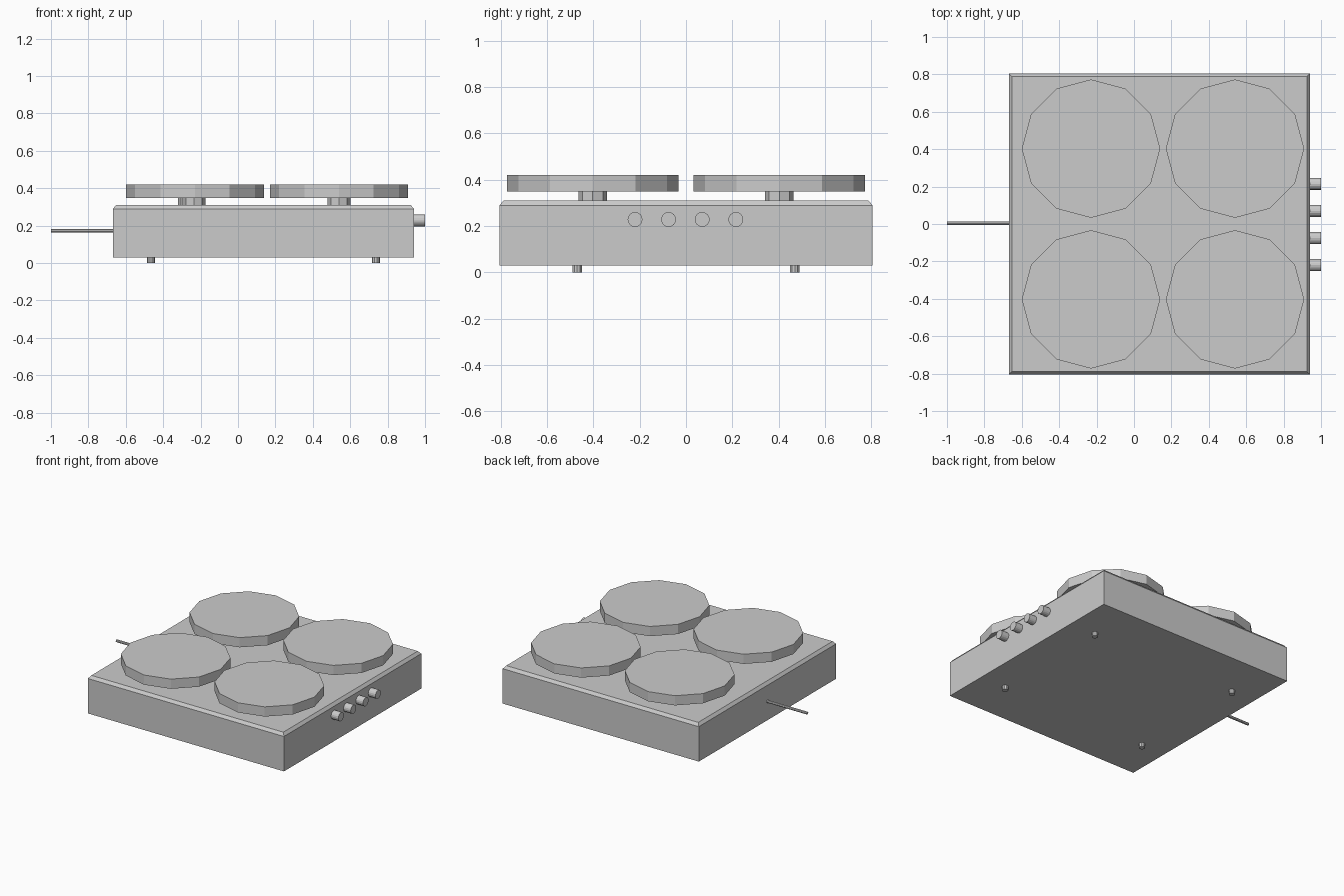
import bpy, bmesh
from math import pi

if "Cube" in bpy.data.objects:
    bpy.data.objects.remove(bpy.data.objects["Cube"])


def cylinder(name, center, radius, depth, sides, axis='Z'):
    # Cylinder whose vertices line up with the axes
    rot = (0, pi / 2, 0) if axis == 'X' else (0, 0, pi / 2)
    bpy.ops.mesh.primitive_cylinder_add(vertices=sides, radius=radius, depth=depth,
                                        location=center, rotation=rot)
    bpy.context.object.name = name
    return bpy.context.object


# Body: box with a chamfered top rim
bpy.ops.mesh.primitive_cube_add(size=1, location=(0.136, 0, 0.17))
body = bpy.context.object
body.name = "body"
body.scale = (1.61, 1.61, 0.28)
bpy.ops.object.transform_apply(location=False, rotation=False, scale=True)
bm = bmesh.new()
bm.from_mesh(body.data)
bm.faces.ensure_lookup_table()
top = max(bm.faces, key=lambda f: f.calc_center_median().z)
for v in top.verts:
    v.co.z -= 0.021
bmesh.ops.inset_region(bm, faces=[top], thickness=0.024, depth=0)
for v in top.verts:
    v.co.z += 0.021
bm.to_mesh(body.data)
bm.free()

# Hot plates on short stems
for side, x, shifts in (("left", -0.23, (-0.005, -0.03)), ("right", 0.54, (0, 0))):
    for row, y, shift in (("front", -0.403, shifts[0]), ("back", 0.403, shifts[1])):
        cylinder(f"{row}_{side}_plate", (x, y, 0.384), 0.37, 0.072, 12)
        cylinder(f"{row}_{side}_stem", (x + shift, y, 0.33), 0.062, 0.045, 8)

# Feet
for i, x in enumerate((-0.465, 0.737)):
    for j, y in enumerate((-0.47, 0.47)):
        cylinder(f"foot_{i}{j}", (x, y, 0.0175), 0.021, 0.035, 10)

# Control knobs along the right side
for i in range(4):
    cylinder(f"knob_{i + 1}", (0.968, -0.22 + i * 0.145, 0.228), 0.032, 0.064, 16, 'X')

# Power cord on the left side
cylinder("power_cord", (-0.83, 0.004, 0.172), 0.01, 0.34, 8, 'X')
